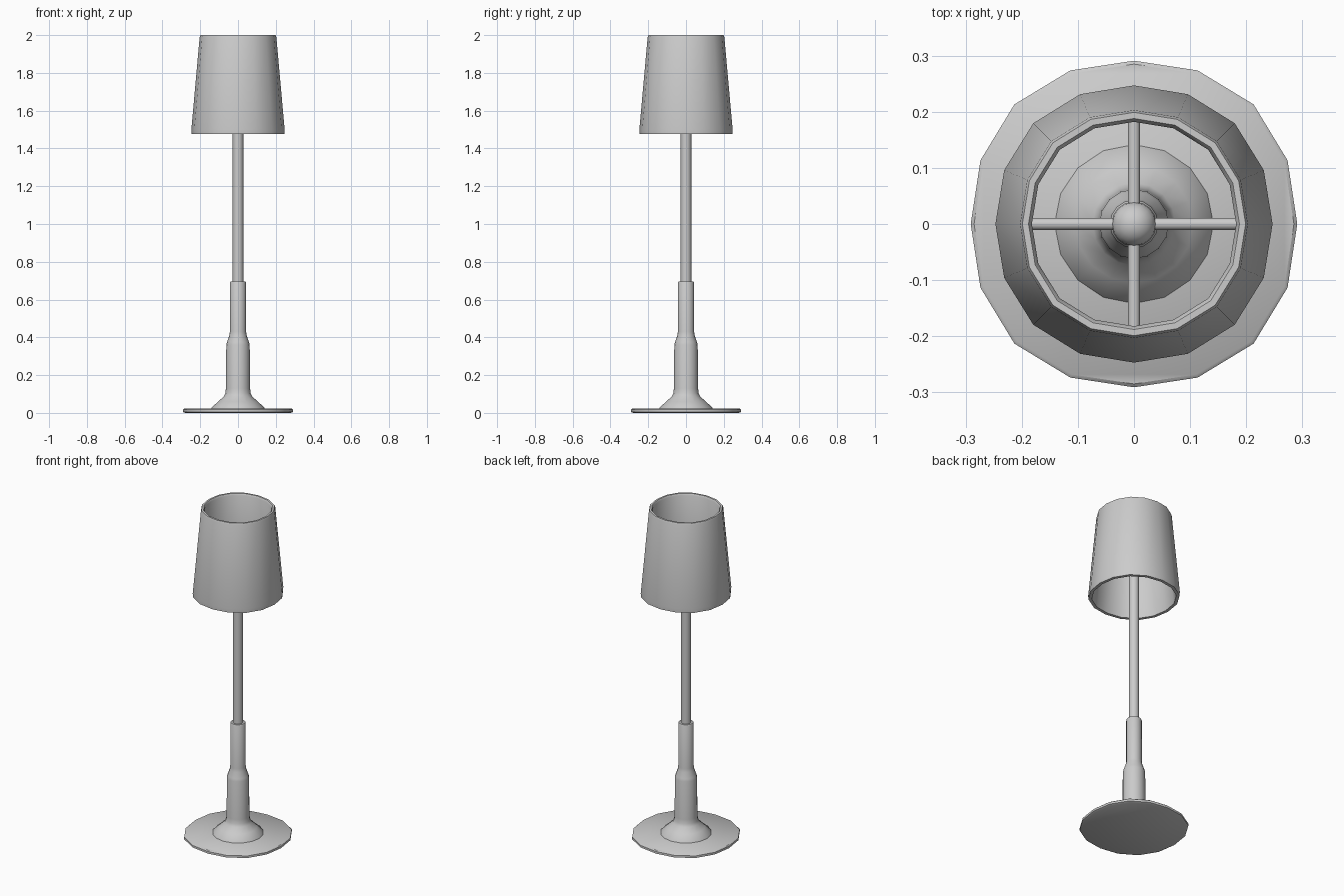
import bpy, bmesh, math

if "Cube" in bpy.data.objects:
    bpy.data.objects.remove(bpy.data.objects["Cube"])

SIDES = 16


def finish(obj, angle=40):
    bpy.ops.object.select_all(action='DESELECT')
    obj.select_set(True)
    bpy.context.view_layer.objects.active = obj
    bpy.ops.object.shade_smooth_by_angle(angle=math.radians(angle))


def lathe(name, profile, loop=False, square=0.0):
    """Spin an (r, z) profile round z; square pushes the diagonals out slightly."""
    bm = bmesh.new()
    rings = []
    for r, z in profile:
        ring = []
        for i in range(SIDES):
            a = 2 * math.pi * i / SIDES
            k = r * (1 + square * (1 - math.cos(4 * a)))
            ring.append(bm.verts.new((k * math.cos(a), k * math.sin(a), z)))
        rings.append(ring)
    pairs = list(zip(rings, rings[1:]))
    if loop:
        pairs.append((rings[-1], rings[0]))
    else:
        bm.faces.new(rings[0])
        bm.faces.new(rings[-1])
    for lo, hi in pairs:
        for i in range(SIDES):
            j = (i + 1) % SIDES
            bm.faces.new((lo[i], lo[j], hi[j], hi[i]))
    bmesh.ops.recalc_face_normals(bm, faces=bm.faces)
    mesh = bpy.data.meshes.new(name)
    bm.to_mesh(mesh)
    bm.free()
    obj = bpy.data.objects.new(name, mesh)
    bpy.context.collection.objects.link(obj)
    finish(obj)
    return obj


# Foot: thin disc
lathe("base_disc", [(0.280, 0.0), (0.291, 0.005), (0.291, 0.018), (0.285, 0.023)], square=0.018)

# Flared collar and stepped lower column
lathe("lower_column", [(0.143, 0.018), (0.140, 0.028), (0.105, 0.060), (0.074, 0.088),
                       (0.067, 0.105), (0.064, 0.130), (0.062, 0.360), (0.058, 0.375),
                       (0.046, 0.410), (0.043, 0.430), (0.043, 0.690), (0.040, 0.696)])

# Slim pole up to the shade frame
HUB_Z = 1.76
lathe("pole", [(0.028, 0.68), (0.028, HUB_Z)])

# Hollow shade with rounded rims
lathe("shade", [(0.246, 1.476), (0.247, 1.500), (0.203, 1.990), (0.199, 2.0),
                (0.188, 2.0), (0.182, 1.990), (0.224, 1.500), (0.228, 1.476)],
      loop=True, square=0.014)

# Ball on top of the pole
bpy.ops.mesh.primitive_uv_sphere_add(segments=16, ring_count=10, radius=0.04,
                                     location=(0, 0, HUB_Z))
hub = bpy.context.object
hub.name = "hub_ball"
finish(hub, 60)

# Four spokes holding the shade
for i in range(4):
    a = i * math.pi / 2
    bpy.ops.mesh.primitive_cylinder_add(
        vertices=12, radius=0.011, depth=0.21,
        location=(0.105 * math.cos(a), 0.105 * math.sin(a), HUB_Z),
        rotation=(0, math.pi / 2, a))
    spoke = bpy.context.object
    spoke.name = f"shade_spoke_{i + 1}"
    finish(spoke)
